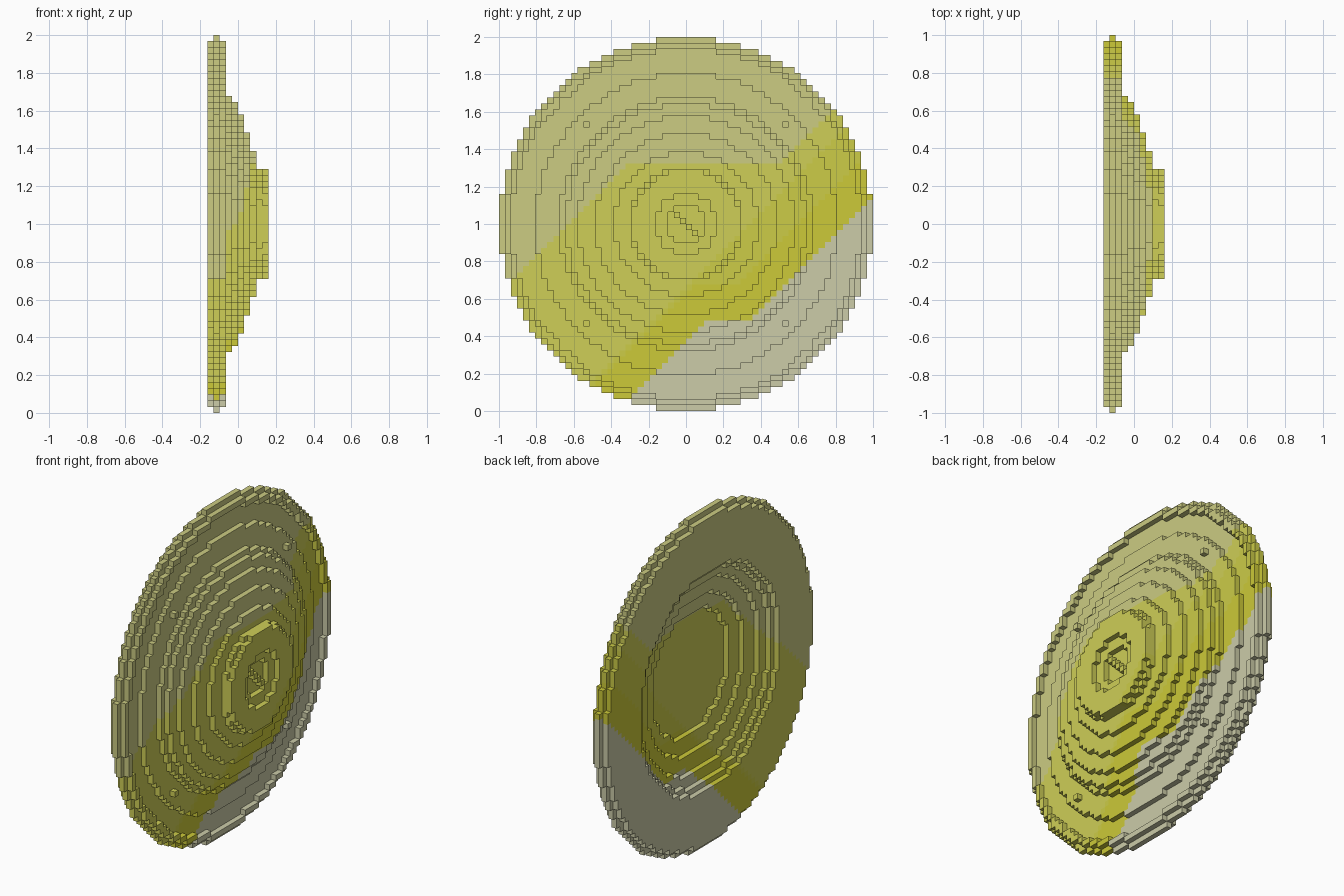
import bpy, bmesh, math

cube = bpy.data.objects.get("Cube")
if cube:
    bpy.data.objects.remove(cube, do_unlink=True)

HALF = 31                 # dish radius in blocks
S = 1 / HALF              # block size

# Stepped profile: inside each radius the surface lies at this layer
OUTER = [(30.97, 2), (30, 3), (29, 2), (25, 3), (21, 4), (20, 5), (18, 6),
         (15, 7), (12, 8), (9.5, 9), (9, 10), (5, 9), (3, 8)]
INNER = [(30.97, 1), (30, 0), (20.5, 1), (19.5, 2), (17.5, 3), (14.5, 4), (11.5, 5)]


def level(profile, r):
    inside = [h for radius, h in profile if r < radius]
    return inside[-1] if inside else None


def column(j, k):
    """Lowest and highest layer of the column of blocks at (j, k)."""
    y, z = j + 0.5, k + 0.5
    r = math.hypot(y, z)
    top, bottom = level(OUTER, r), level(INNER, r)
    if top is None:
        return range(0)
    # Studs: four on the flange, a diagonal row in the hub
    if abs(y) == abs(z) == 16.5 or (y == -z and r < 2.5):
        top += 1
    return range(bottom, top)


def make_material(name, rgb):
    m = bpy.data.materials.new(name)
    m.use_nodes = True
    linear = [(c / 12.92 if c < 0.04 else ((c + 0.055) / 1.055) ** 2.4) for c in rgb]
    m.diffuse_color = (*linear, 1)
    bsdf = m.node_tree.nodes["Principled BSDF"]
    bsdf.inputs["Base Color"].default_value = (*linear, 1)
    bsdf.inputs["Roughness"].default_value = 0.8
    return m


materials = [make_material("pale olive", (0.80, 0.80, 0.51)),
             make_material("soft yellow", (0.81, 0.81, 0.34)),
             make_material("strong yellow", (0.80, 0.79, 0.22)),
             make_material("warm grey", (0.80, 0.80, 0.66)),
             make_material("medium yellow", (0.80, 0.80, 0.28))]


def band(y, z):
    """Diagonal colour bands with a level step in the middle."""
    d = z - y
    if d < 0.13 or (z < 0.49 and d < 0.36):
        return 3
    if d < 0.40 or (z < 0.68 and d < 0.64):
        return 2
    if d < 0.66:
        return 4
    if d < 0.82 or (z < 1.33 and d < 1.63):
        return 1
    return 0


# Collect the blocks
blocks = {(i, j, k) for j in range(-HALF, HALF) for k in range(-HALF, HALF)
          for i in column(j, k)}

# Build only the exposed block faces
bm = bmesh.new()
verts = {}


def corner(p):
    if p not in verts:
        i, j, k = p
        verts[p] = bm.verts.new(((i - 5) * S, j * S, 1 + k * S))
    return verts[p]


for block in sorted(blocks):
    for axis in range(3):
        for side in (0, 1):
            neighbour = list(block)
            neighbour[axis] += 2 * side - 1
            if tuple(neighbour) in blocks:
                continue
            u, v = (axis + 1) % 3, (axis + 2) % 3
            loop = []
            for du, dv in ((0, 0), (1, 0), (1, 1), (0, 1)):
                p = list(block)
                p[axis] += side
                p[u] += du
                p[v] += dv
                loop.append(corner(tuple(p)))
            face = bm.faces.new(loop if side else loop[::-1])
            face.material_index = band((block[1] + 0.5) * S, 1 + (block[2] + 0.5) * S)

mesh = bpy.data.meshes.new("stepped_dish")
bm.to_mesh(mesh)
bm.free()
for m in materials:
    mesh.materials.append(m)
dish = bpy.data.objects.new("stepped_dish", mesh)
bpy.context.collection.objects.link(dish)
